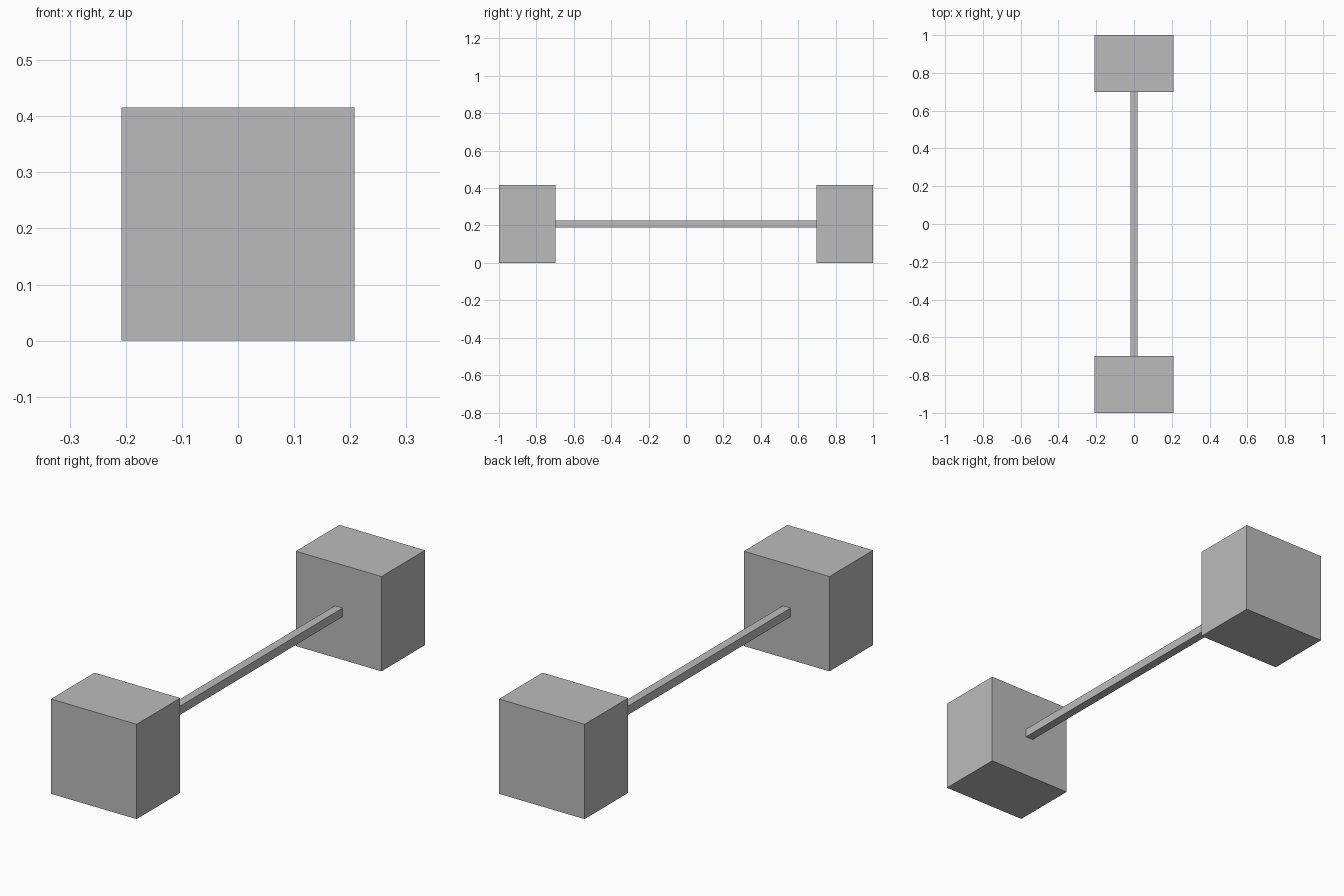
import bpy

cube = bpy.data.objects.get("Cube")
if cube:
    bpy.data.objects.remove(cube, do_unlink=True)

# Single plain grey
grey = bpy.data.materials.new("plain_grey")
grey.use_nodes = True
grey.diffuse_color = (0.5, 0.5, 0.5, 1)
grey.node_tree.nodes["Principled BSDF"].inputs["Base Color"].default_value = (0.5, 0.5, 0.5, 1)

WIDTH = 0.416       # width and height of the end blocks
DEPTH = 0.302       # length of each block along the bar
BAR = 0.038         # thickness of the square bar
MID_Z = WIDTH / 2


def box(name, y, size):
    """Flat-shaded box centred on the long axis."""
    bpy.ops.mesh.primitive_cube_add(size=1, location=(0, y, MID_Z))
    obj = bpy.context.object
    obj.name = name
    obj.scale = size
    bpy.ops.object.transform_apply(location=False, rotation=False, scale=True)
    obj.data.materials.append(grey)
    return obj


# End blocks
for name, side in (("front_block", -1), ("back_block", 1)):
    box(name, side * (1 - DEPTH / 2), (WIDTH, DEPTH, WIDTH))

# Connecting bar
box("connecting_bar", 0, (BAR, 2 * (1 - DEPTH), BAR))
